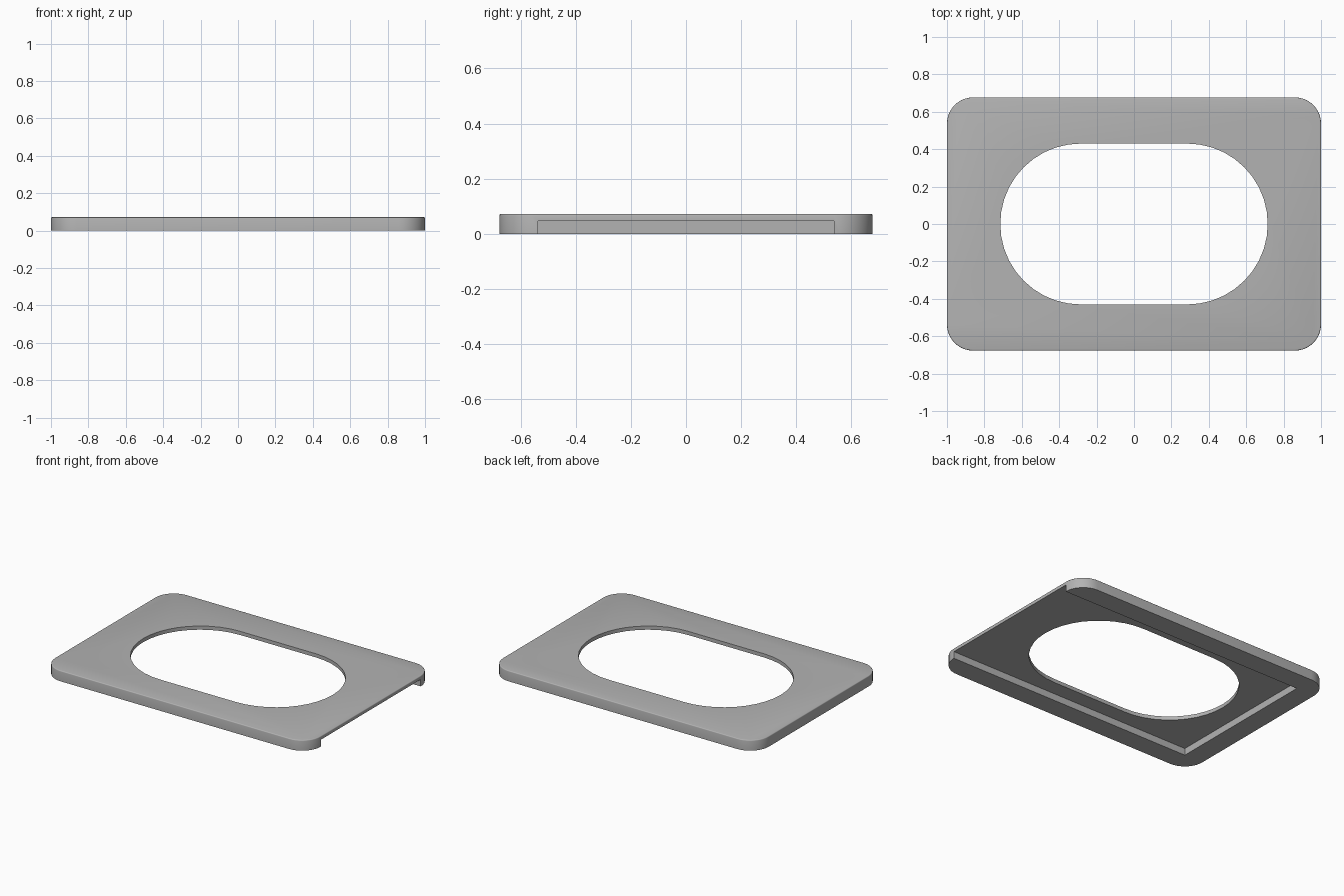
import bpy
import bmesh
from math import cos, sin, pi, radians

cube = bpy.data.objects.get("Cube")
if cube:
    bpy.data.objects.remove(cube, do_unlink=True)

HALF_X, HALF_Y, HEIGHT = 1.0, 0.677, 0.072
CORNER, EDGE = 0.14, 0.006
RECESS_Z = 0.047

grey = bpy.data.materials.new("plain grey")
grey.use_nodes = True
colour = (0.45, 0.45, 0.45, 1)
grey.diffuse_color = colour
grey.node_tree.nodes["Principled BSDF"].inputs["Base Color"].default_value = colour


def rounded_outline(hx, hy, radius, steps):
    """Counter-clockwise rounded rectangle."""
    points = []
    for quarter, (sx, sy) in enumerate([(1, 1), (-1, 1), (-1, -1), (1, -1)]):
        for i in range(steps + 1):
            a = (quarter + i / steps) * pi / 2
            points.append((sx * (hx - radius) + radius * cos(a),
                           sy * (hy - radius) + radius * sin(a)))
    return points


def loft(name, sections):
    """Closed solid through a stack of (outline, z) sections."""
    bm = bmesh.new()
    rings = [[bm.verts.new((x, y, z)) for x, y in outline] for outline, z in sections]
    for low, high in zip(rings, rings[1:]):
        for i in range(len(low)):
            j = (i + 1) % len(low)
            bm.faces.new((low[i], low[j], high[j], high[i]))
    bm.faces.new(rings[0][::-1])
    bm.faces.new(rings[-1])
    bmesh.ops.remove_doubles(bm, verts=bm.verts, dist=1e-5)
    bmesh.ops.recalc_face_normals(bm, faces=bm.faces)
    mesh = bpy.data.meshes.new(name)
    bm.to_mesh(mesh)
    bm.free()
    mesh.materials.append(grey)
    obj = bpy.data.objects.new(name, mesh)
    bpy.context.collection.objects.link(obj)
    return obj


# Plate with rounded corners and a softened top edge
sections = [(rounded_outline(HALF_X, HALF_Y, CORNER, 10), 0)]
for i in range(4):
    a = i / 3 * pi / 2
    inset = EDGE * (1 - cos(a))
    outline = rounded_outline(HALF_X - inset, HALF_Y - inset, CORNER - inset, 10)
    sections.append((outline, HEIGHT - EDGE + EDGE * sin(a)))
plate = loft("frame_plate", sections)

# Oval window through the plate
window = rounded_outline(0.715, 0.43, 0.43, 10)
window_cutter = loft("window_cutter", [(window, -0.1), (window, 0.2)])

# Shallow underside recess, open at the left end
rail = CORNER
x0, x1, y1 = rail - HALF_X, HALF_X + 0.1, HALF_Y - rail
slot = [(x0, -y1), (x1, -y1), (x1, y1), (x0, y1)]
recess_cutter = loft("recess_cutter", [(slot, -0.1), (slot, RECESS_Z)])

bpy.context.view_layer.objects.active = plate
for cutter in (recess_cutter, window_cutter):
    cutter.hide_render = True
    mod = plate.modifiers.new(cutter.name, "BOOLEAN")
    mod.operation = "DIFFERENCE"
    mod.solver = "EXACT"
    mod.object = cutter
    bpy.ops.object.modifier_apply(modifier=mod.name)
    bpy.data.objects.remove(cutter, do_unlink=True)

bpy.ops.object.select_all(action="DESELECT")
plate.select_set(True)
bpy.ops.object.shade_smooth_by_angle(angle=radians(32))
